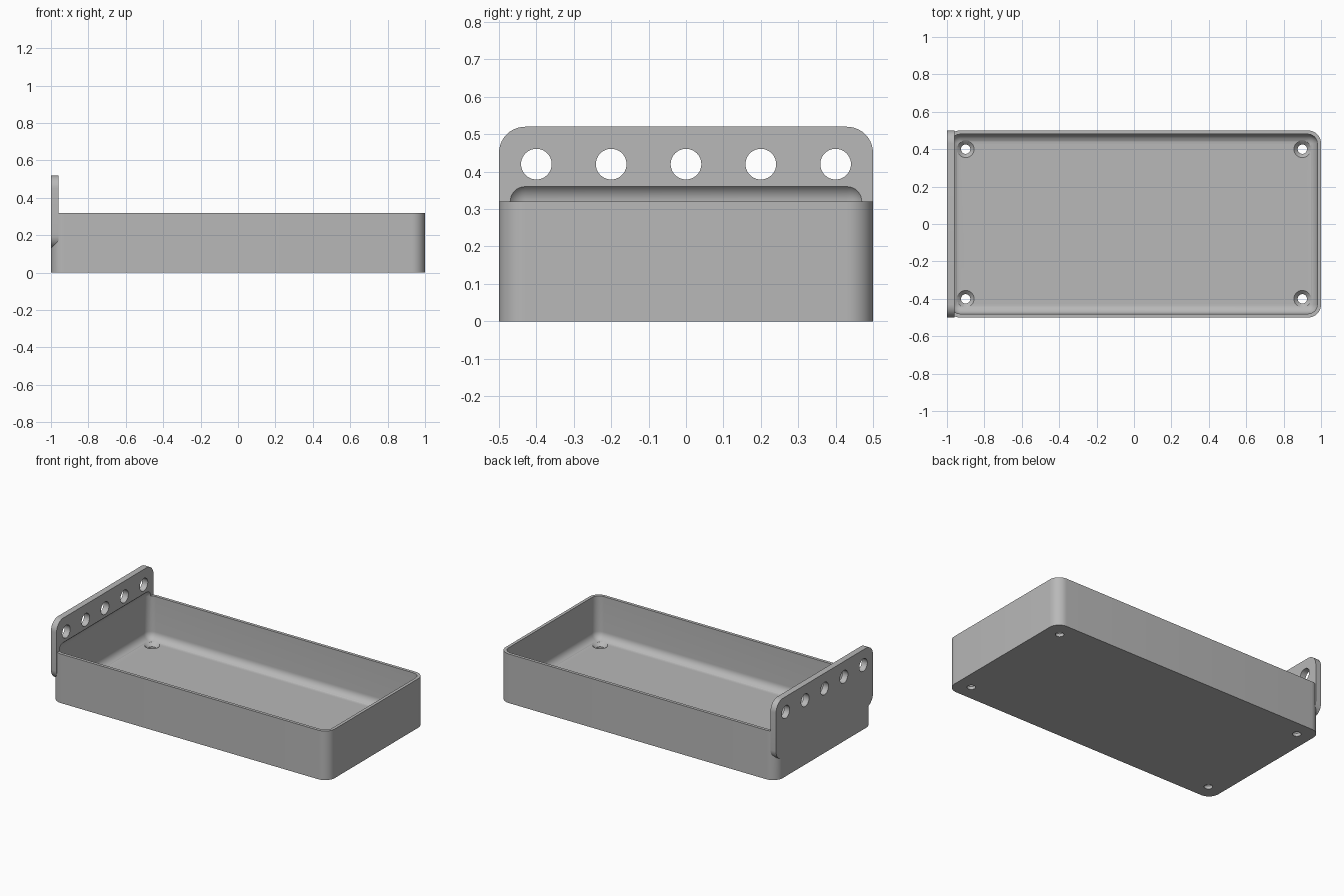
import bpy
import bmesh
import math
from mathutils import Matrix

cube = bpy.data.objects.get("Cube")
if cube:
    bpy.data.objects.remove(cube, do_unlink=True)

grey = bpy.data.materials.new("light grey")
grey.use_nodes = True
colour = (0.48, 0.48, 0.48, 1)
grey.diffuse_color = colour
grey.node_tree.nodes["Principled BSDF"].inputs["Base Color"].default_value = colour


def to_object(name, bm):
    bmesh.ops.recalc_face_normals(bm, faces=bm.faces)
    mesh = bpy.data.meshes.new(name)
    bm.to_mesh(mesh)
    bm.free()
    mesh.materials.append(grey)
    obj = bpy.data.objects.new(name, mesh)
    bpy.context.collection.objects.link(obj)
    return obj


def rounded_box(name, low, high, radius, axis=None, segments=10):
    """Box rounded on the edges along one axis, or on every edge."""
    bm = bmesh.new()
    bmesh.ops.create_cube(bm, size=1)
    for v in bm.verts:
        v.co = [lo if c < 0 else hi for c, lo, hi in zip(v.co, low, high)]
    edges = [e for e in bm.edges if axis is None or
             abs((e.verts[0].co - e.verts[1].co).normalized()[axis]) > 0.9]
    bmesh.ops.bevel(bm, geom=edges, offset=radius, segments=segments,
                    profile=0.5, affect='EDGES', clamp_overlap=False)
    return to_object(name, bm)


def cone(name, centre, bottom, top, depth, turn=None):
    bm = bmesh.new()
    matrix = Matrix.Translation(centre) @ (turn or Matrix())
    bmesh.ops.create_cone(bm, cap_ends=True, segments=40, radius1=bottom,
                          radius2=top, depth=depth, matrix=matrix)
    return to_object(name, bm)


def combine(target, tool, operation):
    mod = target.modifiers.new("cut", 'BOOLEAN')
    mod.operation = operation
    mod.solver = 'EXACT'
    mod.object = tool
    tool.hide_render = True
    bpy.context.view_layer.objects.active = target
    bpy.ops.object.modifier_apply(modifier=mod.name)
    bpy.data.objects.remove(tool, do_unlink=True)


# Tray body with the upright mounting plate joined to one end
tray = rounded_box("tray", (-1, -0.5, 0), (1, 0.5, 0.32), 0.07, axis=2)
plate = rounded_box("mounting_plate", (-1, -0.5, 0.13), (-0.96, 0.5, 0.52), 0.07, axis=0)
combine(tray, plate, 'UNION')

# Filleted cavity, which also scoops the foot of the plate
cavity = rounded_box("cavity", (-0.98, -0.48, 0.04), (0.98, 0.48, 0.37), 0.05)
combine(tray, cavity, 'DIFFERENCE')

# Countersunk screw holes in the floor
for x in (-0.9, 0.9):
    for y in (-0.4, 0.4):
        combine(tray, cone("screw_hole", (x, y, 0.02), 0.025, 0.025, 0.1), 'DIFFERENCE')
        combine(tray, cone("countersink", (x, y, 0.035), 0.025, 0.055, 0.03), 'DIFFERENCE')

# Row of round holes through the plate
sideways = Matrix.Rotation(math.pi / 2, 4, 'Y')
for i in range(-2, 3):
    combine(tray, cone("plate_hole", (-0.98, i * 0.2, 0.42), 0.041, 0.041, 0.2, sideways),
            'DIFFERENCE')

# Smooth fillets with crisp rims
bpy.ops.object.select_all(action='DESELECT')
tray.select_set(True)
bpy.context.view_layer.objects.active = tray
bpy.ops.object.shade_smooth_by_angle(angle=math.radians(30))
